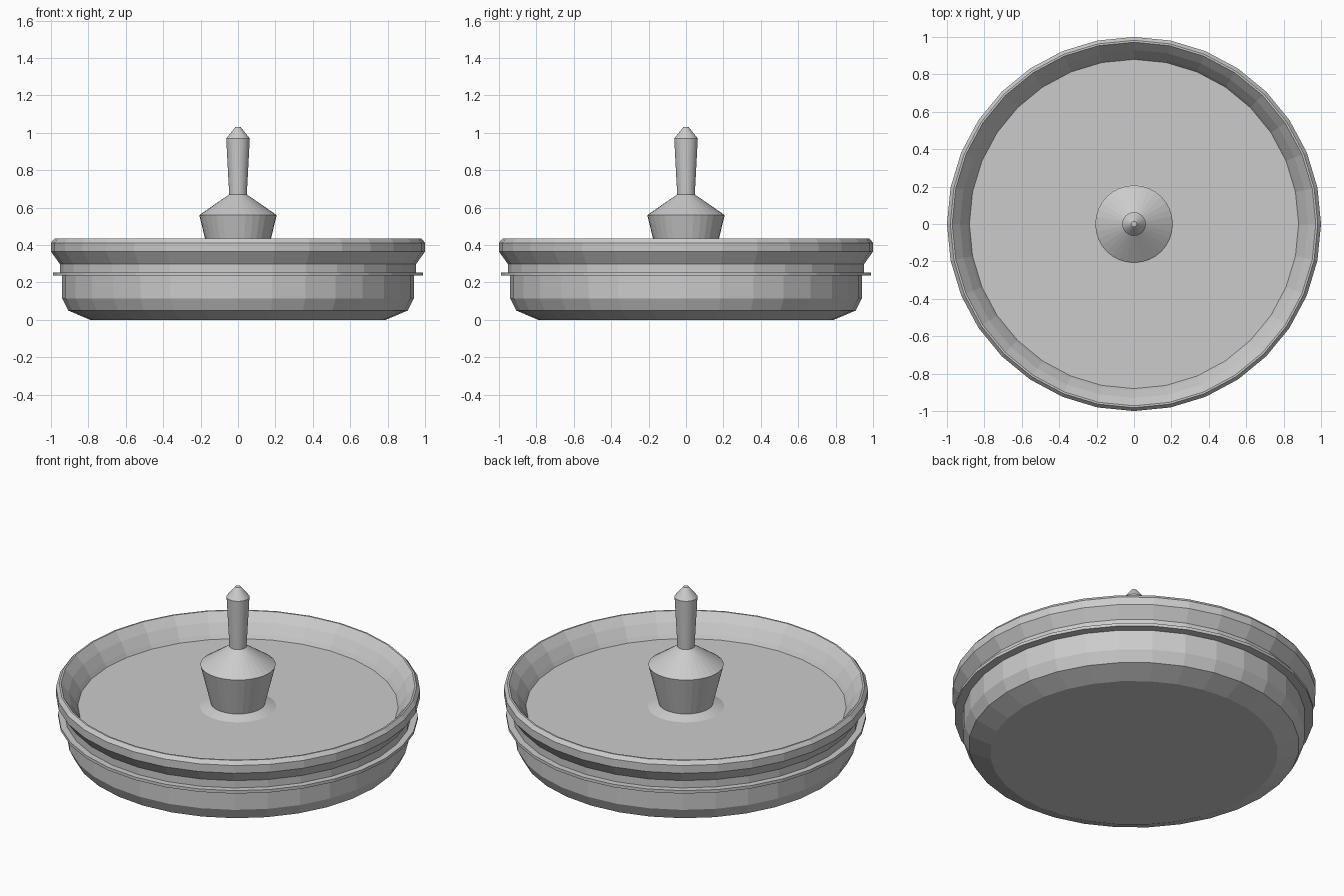
import bpy, bmesh
from math import cos, sin, tau

if "Cube" in bpy.data.objects:
    bpy.data.objects.remove(bpy.data.objects["Cube"])

SIDES = 32


def lathe(name, profile, sides=SIDES):
    """Spin (radius, z) points about z; a zero radius closes the end."""
    bm = bmesh.new()
    rings = []
    for r, z in profile:
        if r == 0:
            rings.append([bm.verts.new((0, 0, z))])
        else:
            rings.append([bm.verts.new((r * cos(tau * i / sides), r * sin(tau * i / sides), z))
                          for i in range(sides)])
    for a, b in zip(rings, rings[1:]):
        for i in range(sides):
            j = (i + 1) % sides
            if len(a) == 1:
                bm.faces.new((a[0], b[j], b[i]))
            elif len(b) == 1:
                bm.faces.new((a[i], a[j], b[0]))
            else:
                bm.faces.new((a[i], a[j], b[j], b[i]))
    mesh = bpy.data.meshes.new(name)
    bm.to_mesh(mesh)
    bm.free()
    obj = bpy.data.objects.new(name, mesh)
    bpy.context.collection.objects.link(obj)
    return obj


# Basin: chamfered foot, thin flange, flared rim, sloping inner wall and floor
lathe("basin", [
    (0, 0), (0.79, 0), (0.908, 0.05), (0.94, 0.115), (0.94, 0.236),
    (0.988, 0.236), (0.988, 0.254), (0.952, 0.254), (0.952, 0.298),
    (1.0, 0.365), (1.0, 0.412), (0.982, 0.434), (0.972, 0.434),
    (0.93, 0.385), (0.893, 0.328), (0.88, 0.305), (0.21, 0.305),
    (0.15, 0.328), (0, 0.328),
])

# Pedestal: widening base with a sloped cap
lathe("pedestal", [
    (0.15, 0.328), (0.207, 0.56), (0.048, 0.67), (0, 0.67),
])

# Spout: slender stem with a pointed tip
lathe("spout", [
    (0, 0.668), (0.047, 0.668), (0.063, 0.97), (0.015, 1.03), (0, 1.03),
])
